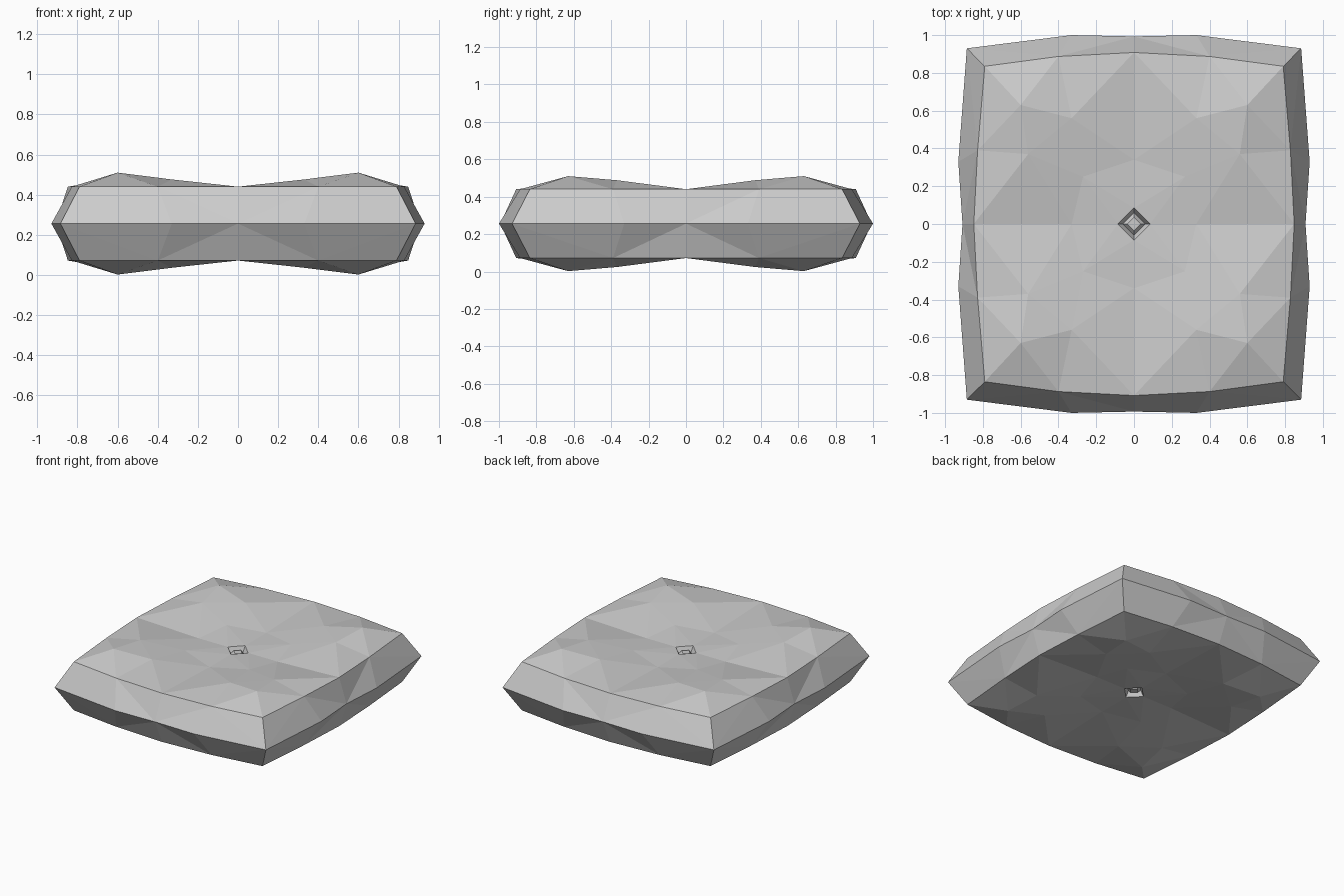
import bpy
import bmesh

cube = bpy.data.objects.get("Cube")
if cube:
    bpy.data.objects.remove(cube, do_unlink=True)

MID = 0.256   # height of the outer seam
RIM = 0.184   # height of the panel edge above the seam

fabric = bpy.data.materials.new("grey fabric")
fabric.use_nodes = True
fabric.diffuse_color = (0.6, 0.6, 0.6, 1)
fabric.node_tree.nodes["Principled BSDF"].inputs["Base Color"].default_value = (0.6, 0.6, 0.6, 1)


def mirrored_part(name, points, faces):
    """Build one eighth of a part from named points and mirror it on all axes."""
    bm = bmesh.new()
    verts = {key: bm.verts.new(co) for key, co in points.items()}
    for face in faces:
        bm.faces.new([verts[key] for key in face.split()])
    bmesh.ops.recalc_face_normals(bm, faces=bm.faces[:])
    if sum(f.normal.z * f.calc_area() for f in bm.faces) < 0:
        bmesh.ops.reverse_faces(bm, faces=bm.faces[:])
    mesh = bpy.data.meshes.new(name)
    bm.to_mesh(mesh)
    bm.free()
    mesh.materials.append(fabric)
    obj = bpy.data.objects.new(name, mesh)
    bpy.context.collection.objects.link(obj)
    obj.location.z = MID
    mod = obj.modifiers.new("mirror", 'MIRROR')
    mod.use_axis = (True, True, True)
    mod.merge_threshold = 0.001
    return obj


# Puffed panel: rim, raised pads near the corners, sunken middle
dip = 0.165
panel = {
    "corner": (0.79, 0.835, RIM), "back": (0.4, 0.887, RIM), "back_mid": (0, 0.908, RIM),
    "side": (0.828, 0.39, RIM), "side_mid": (0.848, 0, RIM),
    "peak": (0.6, 0.63, 0.254), "pad_back": (0.33, 0.56, 0.22), "pad_side": (0.56, 0.37, 0.232),
    "inner": (0.27, 0.25, 0.185), "valley_back": (0, 0.34, dip), "valley_side": (0.33, 0, dip),
    "hole_back": (0, 0.085, dip), "hole_side": (0.085, 0, dip),
}
mirrored_part("cushion_panels", panel, [
    "corner back peak", "corner peak side", "back pad_back peak", "side peak pad_side",
    "back back_mid pad_back", "side pad_side side_mid", "peak pad_back pad_side",
    "back_mid valley_back pad_back", "side_mid pad_side valley_side",
    "pad_back inner pad_side", "pad_back valley_back inner", "pad_side inner valley_side",
    "valley_back hole_back inner", "valley_side inner hole_side", "hole_back hole_side inner",
])

# Bevelled border running from the panel edge to the outer seam
border = {key: panel[key] for key in ("corner", "back", "back_mid", "side", "side_mid")}
border.update({
    "o_corner": (0.885, 0.93, 0), "o_back": (0.33, 1, 0), "o_back_mid": (0, 0.993, 0),
    "o_side": (0.93, 0.33, 0), "o_side_mid": (0.908, 0, 0),
})
faces = []
for s in ("back", "side"):
    faces += [f"{s}_mid o_{s}_mid {s}", f"{s} o_{s}_mid o_{s}",
              f"{s} o_{s} o_corner", f"{s} o_corner corner"]
mirrored_part("cushion_border", border, faces)

# Diamond tuft: sloped recess with a small raised button
tuft = {"tip": (0, 0, 0.15)}
for i, (r, z) in enumerate([(0.085, dip), (0.06, 0.125), (0.035, 0.15)]):
    tuft[f"x{i}"] = (r, 0, z)
    tuft[f"y{i}"] = (0, r, z)
mirrored_part("tuft_button", tuft, ["x0 y0 y1 x1", "x1 y1 y2 x2", "x2 y2 tip"])
